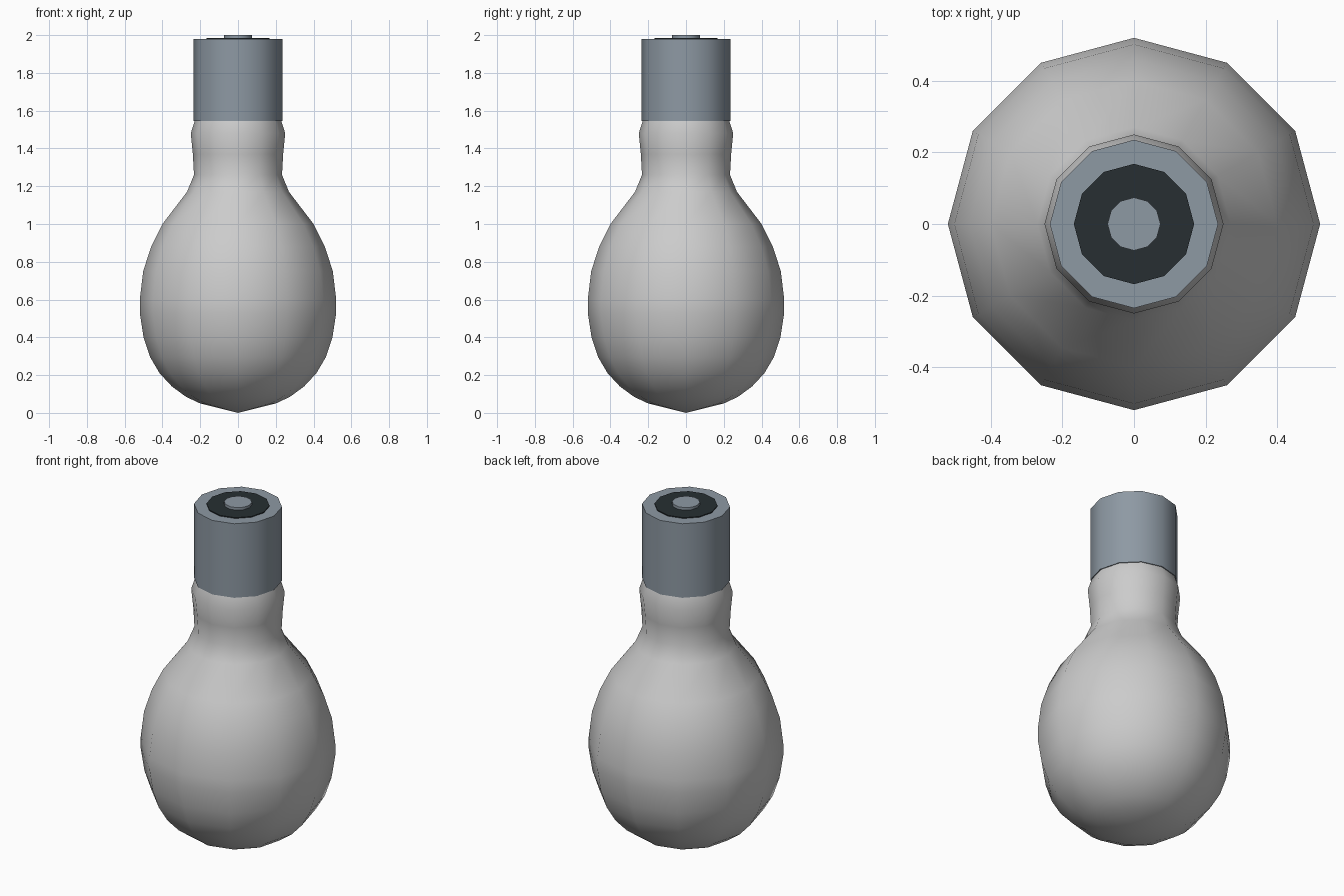
import bpy, bmesh, math

if "Cube" in bpy.data.objects:
    bpy.data.objects.remove(bpy.data.objects["Cube"])

SIDES = 12


def material(name, rgb):
    m = bpy.data.materials.new(name)
    m.diffuse_color = (*rgb, 1)
    m.use_nodes = True
    m.node_tree.nodes["Principled BSDF"].inputs["Base Color"].default_value = m.diffuse_color
    return m


def lathe(name, profile, mat=None, angle=40):
    """Revolve (radius, z) points around z; radius 0 makes a pole."""
    bm = bmesh.new()
    rings = []
    for r, z in profile:
        if r == 0:
            rings.append([bm.verts.new((0, 0, z))] * SIDES)
        else:
            rings.append([bm.verts.new((r * math.cos(math.tau * i / SIDES),
                                        r * math.sin(math.tau * i / SIDES), z))
                          for i in range(SIDES)])
    for a, b in zip(rings, rings[1:]):
        for i in range(SIDES):
            j = (i + 1) % SIDES
            bm.faces.new(dict.fromkeys((a[i], a[j], b[j], b[i])))
    bmesh.ops.recalc_face_normals(bm, faces=bm.faces)
    mesh = bpy.data.meshes.new(name)
    bm.to_mesh(mesh)
    bm.free()
    obj = bpy.data.objects.new(name, mesh)
    bpy.context.collection.objects.link(obj)
    if mat:
        mesh.materials.append(mat)
    bpy.ops.object.select_all(action='DESELECT')
    obj.select_set(True)
    bpy.context.view_layer.objects.active = obj
    bpy.ops.object.shade_smooth_by_angle(angle=math.radians(angle))
    return obj


metal = material("metal", (0.27, 0.32, 0.37))
black = material("insulator_dark", (0.02, 0.028, 0.032))

# Glass bulb with flared neck
lathe("glass_bulb", [
    (0, 0.0), (0.20, 0.05), (0.275, 0.085), (0.35, 0.14), (0.415, 0.21),
    (0.465, 0.295), (0.50, 0.40), (0.52, 0.53), (0.52, 0.60), (0.502, 0.75),
    (0.46, 0.88), (0.40, 1.0), (0.27, 1.17), (0.233, 1.26), (0.239, 1.37),
    (0.25, 1.48), (0.228, 1.55)], angle=80)

# Metal cap
lathe("metal_cap", [(0, 1.545), (0.235, 1.545), (0.235, 1.98), (0, 1.98)], metal)

# Dark insulating disc and central contact
lathe("insulator_disc", [(0.168, 1.975), (0.168, 1.985), (0, 1.985)], black)
lathe("end_contact", [(0.074, 1.98), (0.074, 2.0), (0, 2.0)], metal)
